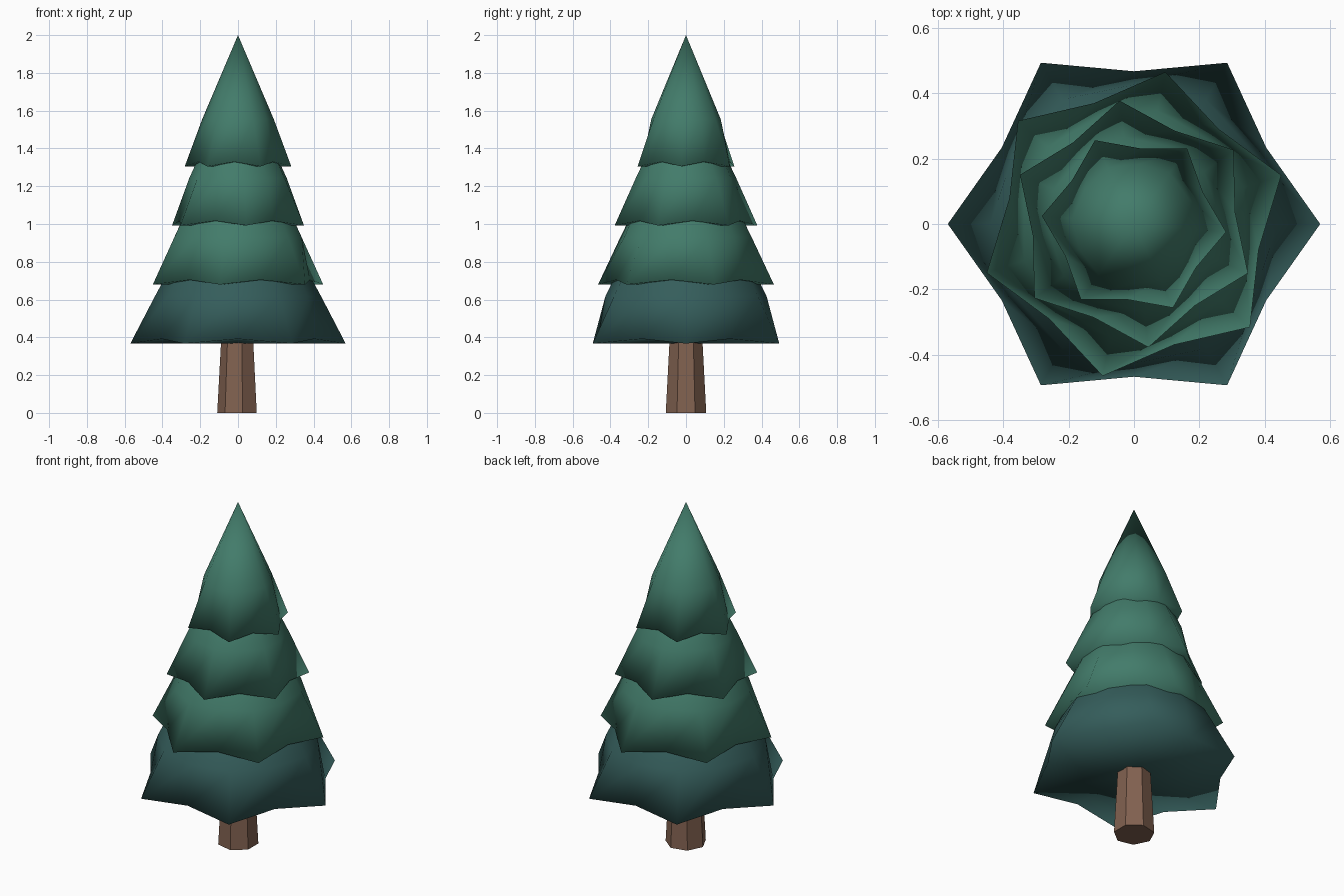
import bpy, bmesh, math

if "Cube" in bpy.data.objects:
    bpy.data.objects.remove(bpy.data.objects["Cube"])


def material(name, rgb):
    m = bpy.data.materials.new(name)
    m.diffuse_color = (*rgb, 1)
    m.use_nodes = True
    m.node_tree.nodes["Principled BSDF"].inputs["Base Color"].default_value = m.diffuse_color
    return m


def finish(bm, name, mat, smooth):
    bmesh.ops.recalc_face_normals(bm, faces=bm.faces)
    for f in bm.faces:
        f.smooth = smooth
    me = bpy.data.meshes.new(name)
    bm.to_mesh(me)
    bm.free()
    me.materials.append(mat)
    ob = bpy.data.objects.new(name, me)
    bpy.context.collection.objects.link(ob)
    return ob


def ring(bm, r_out, r_in, z_out, z_in, turn):
    # twelve points alternating between branch tip and notch
    vs = []
    for i in range(12):
        r, z = ((r_out, z_out), (r_in, z_in))[i % 2]
        a = turn + i * math.pi / 6
        vs.append(bm.verts.new((r * math.cos(a), r * math.sin(a), z)))
    return vs


def tier(name, z, r, mid_r, top_r, height, turn, mat):
    bm = bmesh.new()
    rim = ring(bm, r, r * 0.82, z, z + 0.025, turn)
    mid = ring(bm, mid_r, mid_r * 0.97, z + 0.25, z + 0.25, turn)
    base = bm.verts.new((0, 0, z))
    tip = bm.verts.new((0, 0, z + height))
    rings = [rim, mid]
    if top_r:
        rings.append(ring(bm, top_r, top_r, z + height, z + height, turn))
    for i in range(12):
        j = (i + 1) % 12
        for a, b in zip(rings, rings[1:]):
            bm.faces.new((a[i], a[j], b[j], b[i]))
        bm.faces.new((rings[-1][i], rings[-1][j], tip))
        bm.faces.new((rim[j], rim[i], base))
    return finish(bm, name, mat, True)


bark = material("bark", (0.22, 0.12, 0.08))
dark = material("dark_needles", (0.035, 0.11, 0.105))
green = material("needles", (0.055, 0.2, 0.145))

# Seven-sided tapered trunk
bm = bmesh.new()
loops = []
for z, r in ((0, 0.11), (0.5, 0.083)):
    loops.append([bm.verts.new((r * math.cos(math.pi + i * math.tau / 7),
                                r * math.sin(math.pi + i * math.tau / 7), z))
                  for i in range(7)])
for i in range(7):
    j = (i + 1) % 7
    bm.faces.new((loops[0][i], loops[0][j], loops[1][j], loops[1][i]))
bm.faces.new(loops[0][::-1])
bm.faces.new(loops[1])
finish(bm, "trunk", bark, False)

# Four star-shaped foliage tiers, each turned a little further
tiers = (
    ("foliage_bottom", 0.57, 0.44, 0.25, 0.60, dark),
    ("foliage_lower", 0.475, 0.355, 0.18, 0.60, green),
    ("foliage_upper", 0.38, 0.268, 0.10, 0.60, green),
    ("foliage_top", 0.283, 0.19, 0, 0.695, green),
)
for k, (name, r, mid_r, top_r, height, mat) in enumerate(tiers):
    tier(name, 0.367 + 0.3127 * k, r, mid_r, top_r, height, 0.32 * k, mat)
